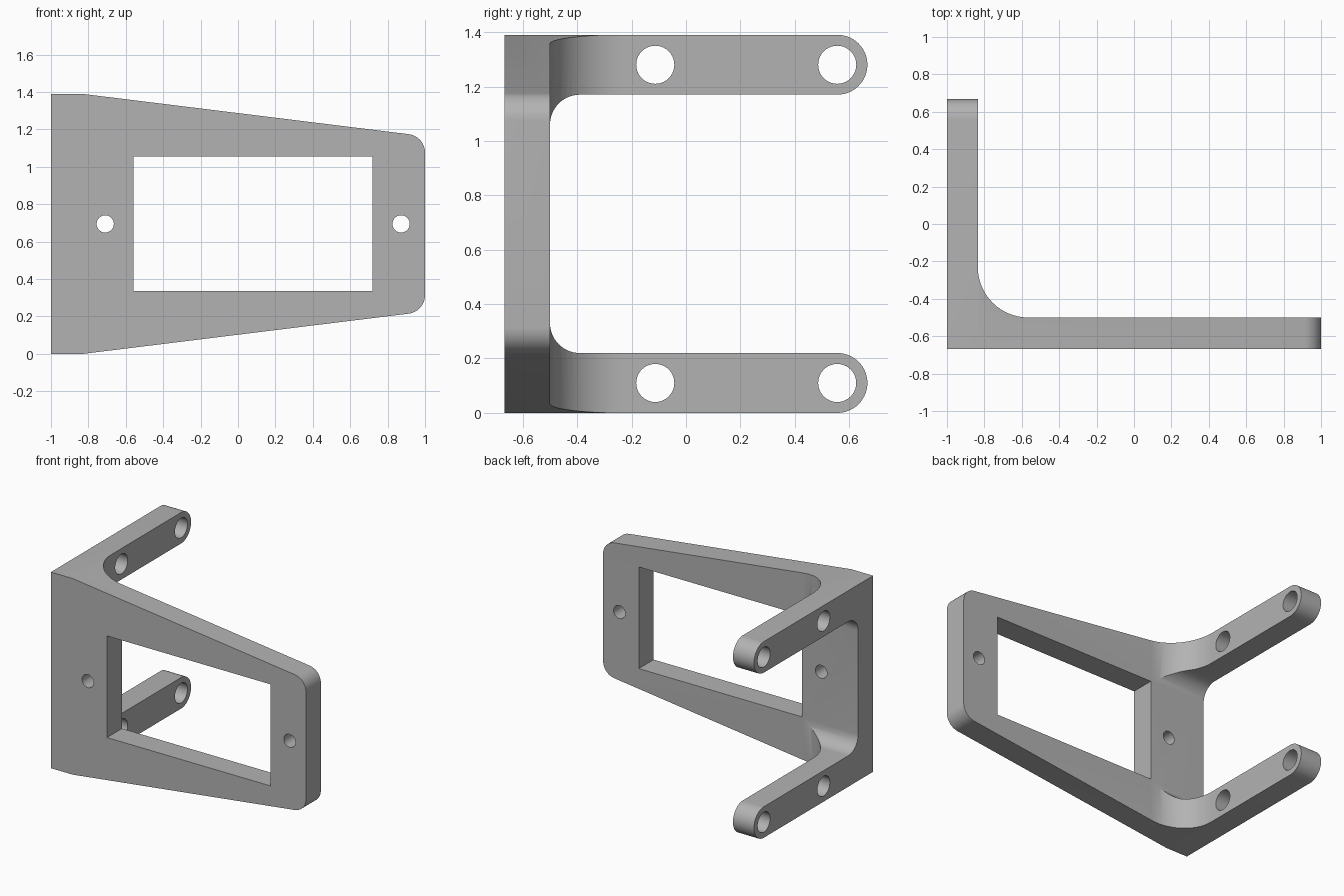
import bpy, bmesh, math
from mathutils import Vector

cube = bpy.data.objects.get("Cube")
if cube:
    bpy.data.objects.remove(cube, do_unlink=True)

HEIGHT = 1.39
MID = HEIGHT / 2
BACK = 0.667
PLATE = -0.5      # inner face of the plate
ARM = 0.22        # arm height

grey = bpy.data.materials.new("plain grey")
grey.use_nodes = True
colour = (0.45, 0.45, 0.45, 1)
grey.diffuse_color = colour
grey.node_tree.nodes["Principled BSDF"].inputs["Base Color"].default_value = colour


def rounded(corners, steps=14):
    """Outline from (u, v, radius) corners, each replaced by an arc."""
    out = []
    for i, (u, v, r) in enumerate(corners):
        p = Vector((u, v))
        if r == 0:
            out.append(p)
            continue
        a = (Vector(corners[i - 1][:2]) - p).normalized()
        b = (Vector(corners[(i + 1) % len(corners)][:2]) - p).normalized()
        half = a.angle(b) / 2
        centre = p + (a + b).normalized() * r / math.sin(half)
        start = p + a * r / math.tan(half) - centre
        end = p + b * r / math.tan(half) - centre
        sweep = start.angle_signed(end)
        for k in range(steps + 1):
            t = -sweep * k / steps
            c, s = math.cos(t), math.sin(t)
            out.append(centre + Vector((c * start.x - s * start.y, s * start.x + c * start.y)))
    return [p for i, p in enumerate(out) if (p - out[i - 1]).length > 1e-4]


def circle(u, v, r, n=40):
    return [Vector((u + r * math.cos(k * math.tau / n), v + r * math.sin(k * math.tau / n)))
            for k in range(n)]


def prism(name, outline, axis, low, high):
    """Extrude an outline along x, y or z."""
    place = {"x": lambda p, d: (d, p.x, p.y),
             "y": lambda p, d: (p.x, d, p.y),
             "z": lambda p, d: (p.x, p.y, d)}[axis]
    bm = bmesh.new()
    face = bm.faces.new([bm.verts.new(place(p, low)) for p in outline])
    grown = bmesh.ops.extrude_face_region(bm, geom=[face])
    step = Vector(place(Vector((0, 0)), high - low))
    bmesh.ops.translate(bm, vec=step, verts=[g for g in grown["geom"] if isinstance(g, bmesh.types.BMVert)])
    bmesh.ops.recalc_face_normals(bm, faces=bm.faces)
    mesh = bpy.data.meshes.new(name)
    bm.to_mesh(mesh)
    bm.free()
    mesh.materials.append(grey)
    obj = bpy.data.objects.new(name, mesh)
    bpy.context.collection.objects.link(obj)
    return obj


def combine(target, tool, operation):
    mod = target.modifiers.new(tool.name, "BOOLEAN")
    mod.operation = operation
    mod.solver = "EXACT"
    mod.object = tool
    bpy.context.view_layer.objects.active = target
    bpy.ops.object.modifier_apply(modifier=mod.name)
    bpy.data.objects.remove(tool, do_unlink=True)


# Side profile: plate with two round-ended arms
r = ARM / 2
side = [(-BACK, 0, 0), (BACK, 0, r), (BACK, ARM, r), (PLATE, ARM, r)]
side += [(y, HEIGHT - z, rad) for y, z, rad in reversed(side)]
bracket = prism("angle_bracket", rounded(side), "x", -1, 1.2)

# Plan profile: angle with a filleted inner corner
plan = [(-1, -1, 0), (1.5, -1, 0), (1.5, PLATE, 0), (-0.835, PLATE, 0.27), (-0.835, 1, 0), (-1.3, 1, 0), (-1.3, -1, 0)]
combine(bracket, prism("plan", rounded(plan), "z", -0.3, 1.7), "INTERSECT")

# Front profile: taper towards the rounded free end
def taper(x):
    return (x + 0.83) * 0.1235

front = [(-1.3, taper(-1.3), 0), (1, taper(1), 0.1)]
front += [(x, HEIGHT - z, rad) for x, z, rad in reversed(front)]
combine(bracket, prism("front", rounded(front), "y", -1, 1), "INTERSECT")

# Window and screw holes through the plate
window = [Vector(p) for p in ((-0.56, 0.335), (0.72, 0.335), (0.72, 1.055), (-0.56, 1.055))]
combine(bracket, prism("window", window, "y", -1, 0), "DIFFERENCE")
for x in (-0.71, 0.872):
    combine(bracket, prism("screw_hole", circle(x, MID, 0.046), "y", -1, 0), "DIFFERENCE")

# Pin holes through the arms
for y in (-0.113, 0.556):
    for z in (r, HEIGHT - r):
        combine(bracket, prism("pin_hole", circle(y, z, 0.07), "x", -1.3, -0.5), "DIFFERENCE")

bpy.ops.object.select_all(action="DESELECT")
bracket.select_set(True)
bpy.context.view_layer.objects.active = bracket
bpy.ops.object.shade_smooth_by_angle(angle=math.radians(25))
